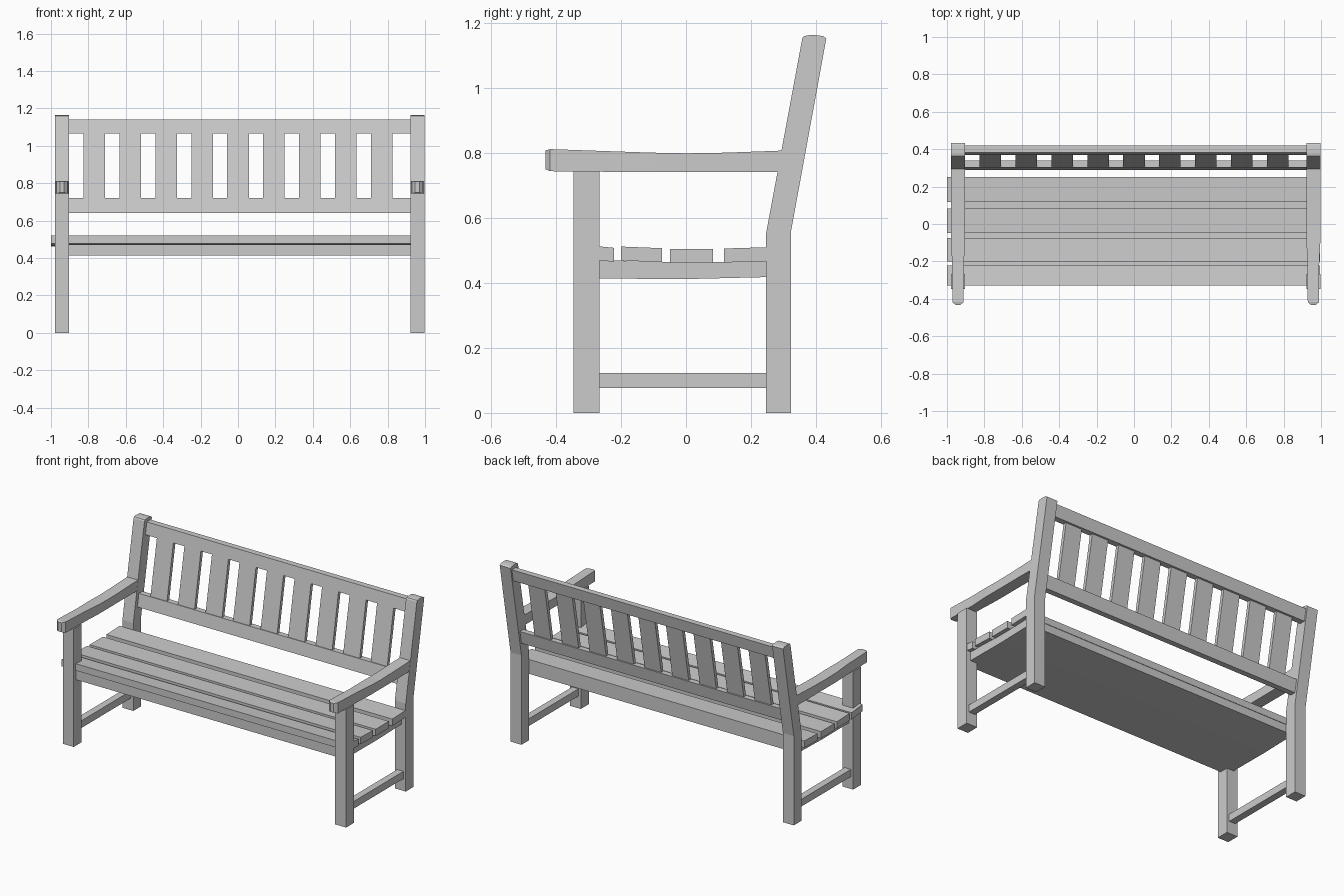
import bpy, bmesh

if "Cube" in bpy.data.objects:
    bpy.data.objects.remove(bpy.data.objects["Cube"])

CX = 0.009  # centre line between the two end frames


def prism(name, profile, x0, x1):
    """Extrude a closed (y, z) profile from x0 to x1."""
    bm = bmesh.new()
    face = bm.faces.new([bm.verts.new((x0, y, z)) for y, z in profile])
    out = bmesh.ops.extrude_face_region(bm, geom=[face])
    for v in out["geom"]:
        if isinstance(v, bmesh.types.BMVert):
            v.co.x = x1
    bmesh.ops.recalc_face_normals(bm, faces=bm.faces)
    mesh = bpy.data.meshes.new(name)
    bm.to_mesh(mesh)
    bm.free()
    obj = bpy.data.objects.new(name, mesh)
    bpy.context.collection.objects.link(obj)
    return obj


def rect(y0, y1, z0, z1):
    return [(y0, z0), (y1, z0), (y1, z1), (y0, z1)]


def leaning(z0, z1, offset, depth):
    """Side profile of a backrest board, parallel to the leaning posts."""
    f = lambda z: 0.247 + (z - 0.555) * 0.184 + offset
    return [(f(z0), z0), (f(z0) + depth, z0), (f(z1) + depth, z1), (f(z1), z1)]


back_leg = [(0.247, 0), (0.324, 0), (0.324, 0.563), (0.432, 1.153), (0.422, 1.160),
            (0.40, 1.163), (0.38, 1.163), (0.363, 1.160), (0.358, 1.153), (0.247, 0.555)]

# Armrest: (y, half width, bottom, top), gently dished with a bowed front end
arm_sections = [(-0.433, 0.012, 0.750, 0.808), (-0.418, 0.030, 0.744, 0.812),
                (-0.22, 0.031, 0.742, 0.805), (-0.10, 0.037, 0.742, 0.801),
                (0.0, 0.037, 0.742, 0.799), (0.12, 0.037, 0.742, 0.801),
                (0.31, 0.037, 0.742, 0.808)]


def armrest(name, cx):
    bm = bmesh.new()
    rings = [[bm.verts.new((cx + sx * w, y, z)) for sx, z in
              ((-1, b), (1, b), (1, t), (-1, t))] for y, w, b, t in arm_sections]
    for a, b in zip(rings, rings[1:]):
        for i in range(4):
            j = (i + 1) % 4
            bm.faces.new((a[i], a[j], b[j], b[i]))
    bm.faces.new(rings[0])
    bm.faces.new(rings[-1])
    bmesh.ops.recalc_face_normals(bm, faces=bm.faces)
    mesh = bpy.data.meshes.new(name)
    bm.to_mesh(mesh)
    bm.free()
    bpy.context.collection.objects.link(bpy.data.objects.new(name, mesh))


# End frames: legs, stretcher and armrest on both sides
for side, label in ((-1, "left"), (1, "right")):
    c = CX + side * 0.95
    prism(f"front_leg_{label}", rect(-0.347, -0.267, 0, 0.744), c - 0.038, c + 0.038)
    prism(f"back_leg_{label}", back_leg, c - 0.038, c + 0.038)
    prism(f"stretcher_{label}", rect(-0.267, 0.25, 0.077, 0.123), c - 0.022, c + 0.022)
    armrest(f"armrest_{label}", c)

# Seat base, closed underneath
prism("seat_base", [(-0.322, 0.414), (0.0, 0.412), (0.247, 0.418), (0.247, 0.467),
                    (0.0, 0.463), (-0.322, 0.472)], CX - 0.96, CX + 0.96)

# Seat slats: front edge, back edge, top height at each edge
for i, (y0, y1, t0, t1) in enumerate([(-0.33, -0.221, 0.519, 0.508), (-0.20, -0.074, 0.512, 0.507),
                                      (-0.049, 0.083, 0.505, 0.505), (0.117, 0.25, 0.506, 0.510)]):
    prism(f"seat_slat_{i + 1}", [(y0, t0 - 0.043), (y1, t1 - 0.043), (y1, t1), (y0, t0)], -1.0, 0.994)

# Backrest rails and upright slats
prism("back_top_rail", leaning(1.065, 1.14, 0.027, 0.038), -0.915, 0.93)
prism("back_lower_rail", leaning(0.64, 0.72, 0.025, 0.036), -0.915, 0.93)
for i in range(9):
    x = (i - 4) * 0.192
    prism(f"back_slat_{i + 1}", leaning(0.70, 1.08, 0.030, 0.022), x - 0.0575, x + 0.0575)
